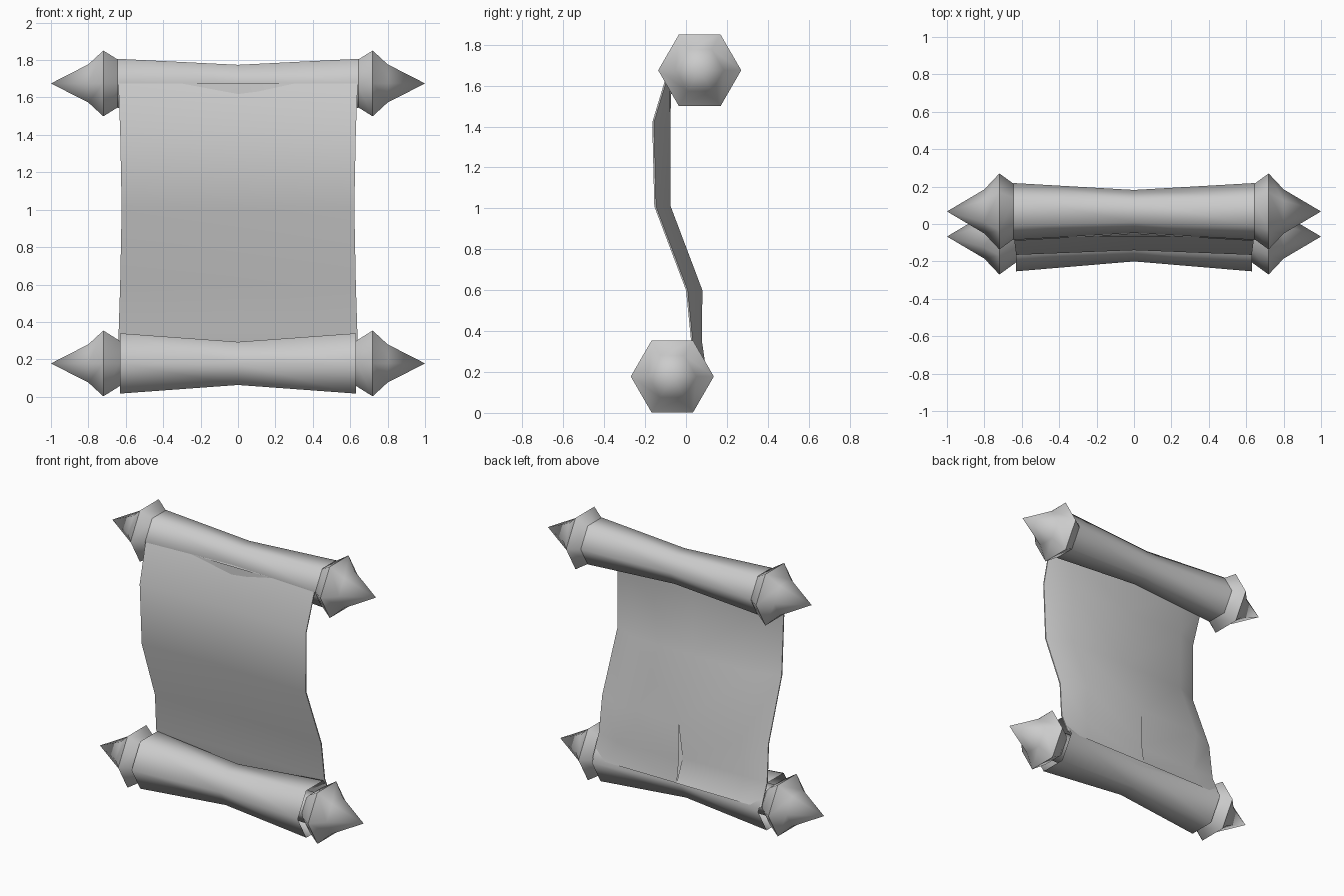
import bpy, bmesh, math

cube = bpy.data.objects.get("Cube")
if cube:
    bpy.data.objects.remove(cube)

mat = bpy.data.materials.new("plain grey")
mat.use_nodes = True
GREY = (0.6, 0.6, 0.6, 1)
mat.diffuse_color = GREY
mat.node_tree.nodes["Principled BSDF"].inputs["Base Color"].default_value = GREY

UPPER = (0.067, 1.675)   # y, z of the rod axes
LOWER = (-0.067, 0.178)


def finish(bm, name):
    bmesh.ops.remove_doubles(bm, verts=bm.verts, dist=0.0005)
    bmesh.ops.recalc_face_normals(bm, faces=bm.faces)
    mesh = bpy.data.meshes.new(name)
    bm.to_mesh(mesh)
    bm.free()
    mesh.materials.append(mat)
    obj = bpy.data.objects.new(name, mesh)
    bpy.context.collection.objects.link(obj)
    bpy.ops.object.select_all(action='DESELECT')
    obj.select_set(True)
    bpy.context.view_layer.objects.active = obj
    bpy.ops.object.shade_smooth_by_angle(angle=math.radians(65))
    return obj


def skin(bm, rows, closed=False):
    """Join rows of points into quads."""
    grid = [[bm.verts.new(p) for p in row] for row in rows]
    for a, b in zip(grid, grid[1:]):
        n = len(a)
        for i in range(n if closed else n - 1):
            j = (i + 1) % n
            bm.faces.new((a[i], a[j], b[j], b[i]))
    return grid


def lathe(name, axis, profile):
    """Six-sided turning along x from (x, radius) pairs."""
    bm = bmesh.new()
    rows = []
    for x, r in profile:
        ring = [math.radians(60 * k) for k in range(6)]
        rows.append([(x, axis[0] + r * math.cos(a), axis[1] + r * math.sin(a)) for a in ring])
    skin(bm, rows, closed=True)
    bmesh.ops.dissolve_degenerate(bm, edges=bm.edges, dist=0.0001)
    return finish(bm, name)


# Rods, pointed knobs and waisted paper rolls
KNOB = [(0.6, 0.1), (0.635, 0.142), (0.72, 0.203), (0.8, 0.118), (1.0, 0.0)]
for level, axis, end, waist, half in (("upper", UPPER, 0.152, 0.115, 0.645),
                                      ("lower", LOWER, 0.186, 0.133, 0.63)):
    for side, s in (("left", 1), ("right", -1)):
        lathe(f"{level}_{side}_knob", axis, [(s * x, r) for x, r in KNOB])
    lathe(f"{level}_rod", axis, [(-0.62, 0.1), (0.62, 0.1)])
    lathe(f"{level}_paper_roll", axis, [(-half, end), (0, waist), (half, end)])

# Hanging sheet: z, edge y, middle y, half width, depth of the back
SHEET = [
    (1.675, -0.088, -0.05, 0.64, 0.02),
    (1.42, -0.165, -0.14, 0.63, 0.088),
    (1.01, -0.155, -0.135, 0.622, 0.08),
    (0.6, 0.0, 0.015, 0.63, 0.08),
    (0.35, 0.025, 0.035, 0.638, 0.053),
    (0.2, 0.09, 0.05, 0.64, 0.01),
]
EDGE = 0.008
RIDGE = 0.73   # where the thick back starts, as a share of the half width

bm = bmesh.new()
# Front face
front = [[(-w, e, z), (0, m, z), (w, e, z)] for z, e, m, w, d in SHEET]
skin(bm, front)
# Padded back, one half at a time; the right half is pinched at the foot
for s in (1, -1):
    back = []
    for z, e, m, w, d in SHEET:
        if s < 0 and z < 0.5:
            d = 0.012
        back.append([(s * w, e, z), (s * w, e + EDGE, z),
                     (s * w * RIDGE, e + d, z), (0, e + d, z)])
    skin(bm, back)
finish(bm, "hanging_sheet")
